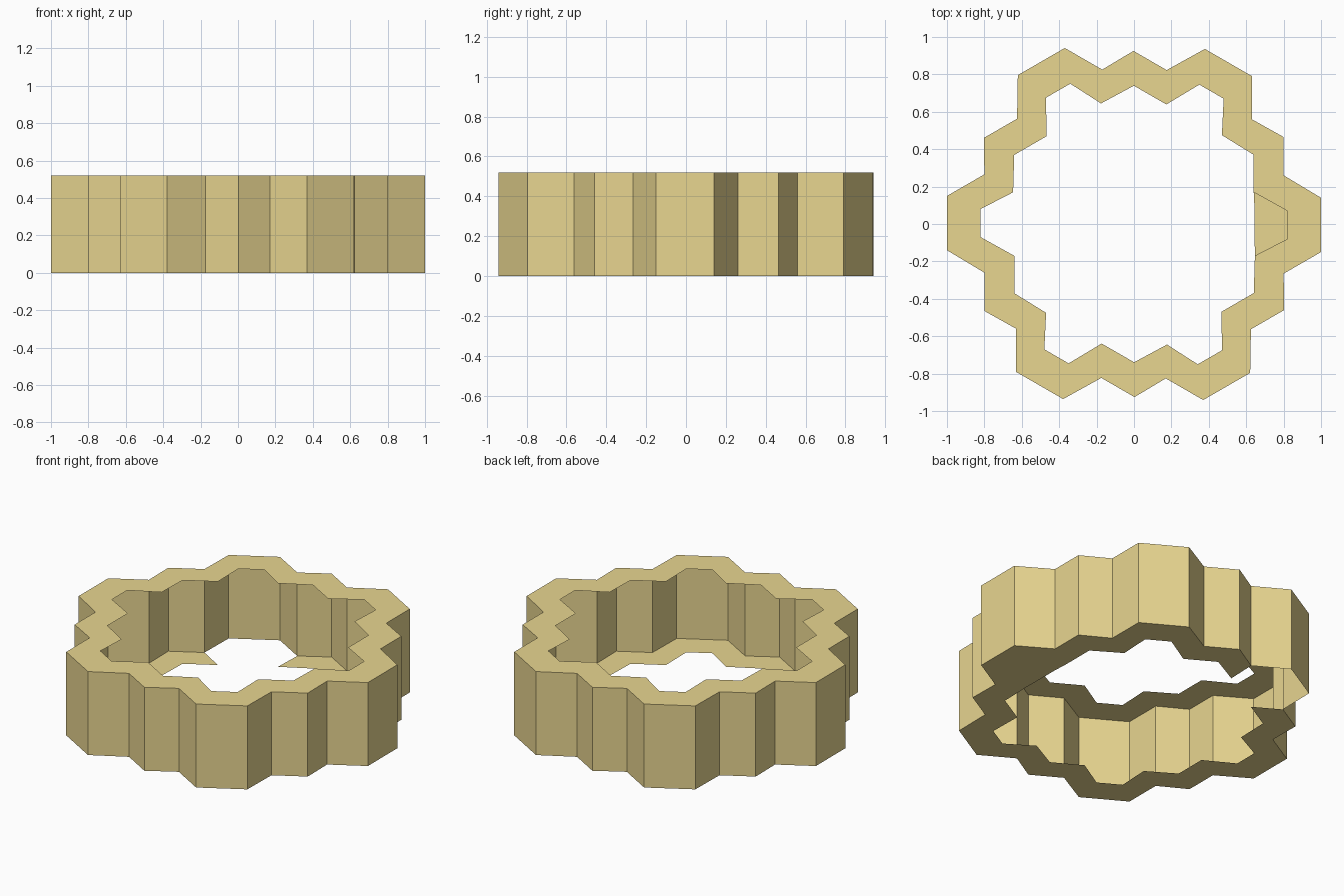
import bpy, bmesh, math

if "Cube" in bpy.data.objects:
    bpy.data.objects.remove(bpy.data.objects["Cube"])

HEIGHT = 0.52
# One sixth of the zigzag outlines: a wide bump, then two small steps
OUTER = [(1.0, -0.15), (1.0, 0.14), (0.80, 0.26), (0.80, 0.465), (0.63, 0.56)]
INNER = [(0.82, -0.08), (0.82, 0.07), (0.64, 0.17), (0.64, 0.37), (0.47, 0.475)]
GAP = (9, 10, 11)      # underside segments left open at the back left bump


def rosette(points):
    """Repeat a sixth of an outline around the centre."""
    ring = []
    for k in range(6):
        c, s = math.cos(k * math.pi / 3), math.sin(k * math.pi / 3)
        ring += [(x * c - y * s, x * s + y * c) for x, y in points]
    return ring


outer, inner = rosette(OUTER), rosette(INNER)
# Underside is filled in straight across the right-hand notch
inner_low = list(inner)
inner_low[0], inner_low[1] = (0.645, -0.08), (0.645, 0.07)
inner_low[-3] = inner_low[-3]

bm = bmesh.new()


def loop(points, z):
    return [bm.verts.new((x, y, z)) for x, y in points]


ob, ot = loop(outer, 0), loop(outer, HEIGHT)
ib, it = loop(inner_low, 0), loop(inner, HEIGHT)
n = len(outer)
for i in range(n):
    j = (i + 1) % n
    bm.faces.new((ob[i], ob[j], ot[j], ot[i]))        # outer wall
    bm.faces.new((ot[i], ot[j], it[j], it[i]))        # top rim
    if i not in GAP:
        bm.faces.new((ob[j], ob[i], ib[i], ib[j]))    # bottom rim
# Drop the unused points inside the gap
bmesh.ops.delete(bm, geom=[v for v in bm.verts if not v.link_faces], context='VERTS')

mesh = bpy.data.meshes.new("zigzag_ring_wall")
bm.to_mesh(mesh)
bm.free()
ring = bpy.data.objects.new("zigzag_ring_wall", mesh)
bpy.context.collection.objects.link(ring)

# Sand colour
mat = bpy.data.materials.new("sand")
mat.diffuse_color = (0.81, 0.67, 0.28, 1)
mat.use_nodes = True
mat.node_tree.nodes["Principled BSDF"].inputs["Base Color"].default_value = mat.diffuse_color
mesh.materials.append(mat)
